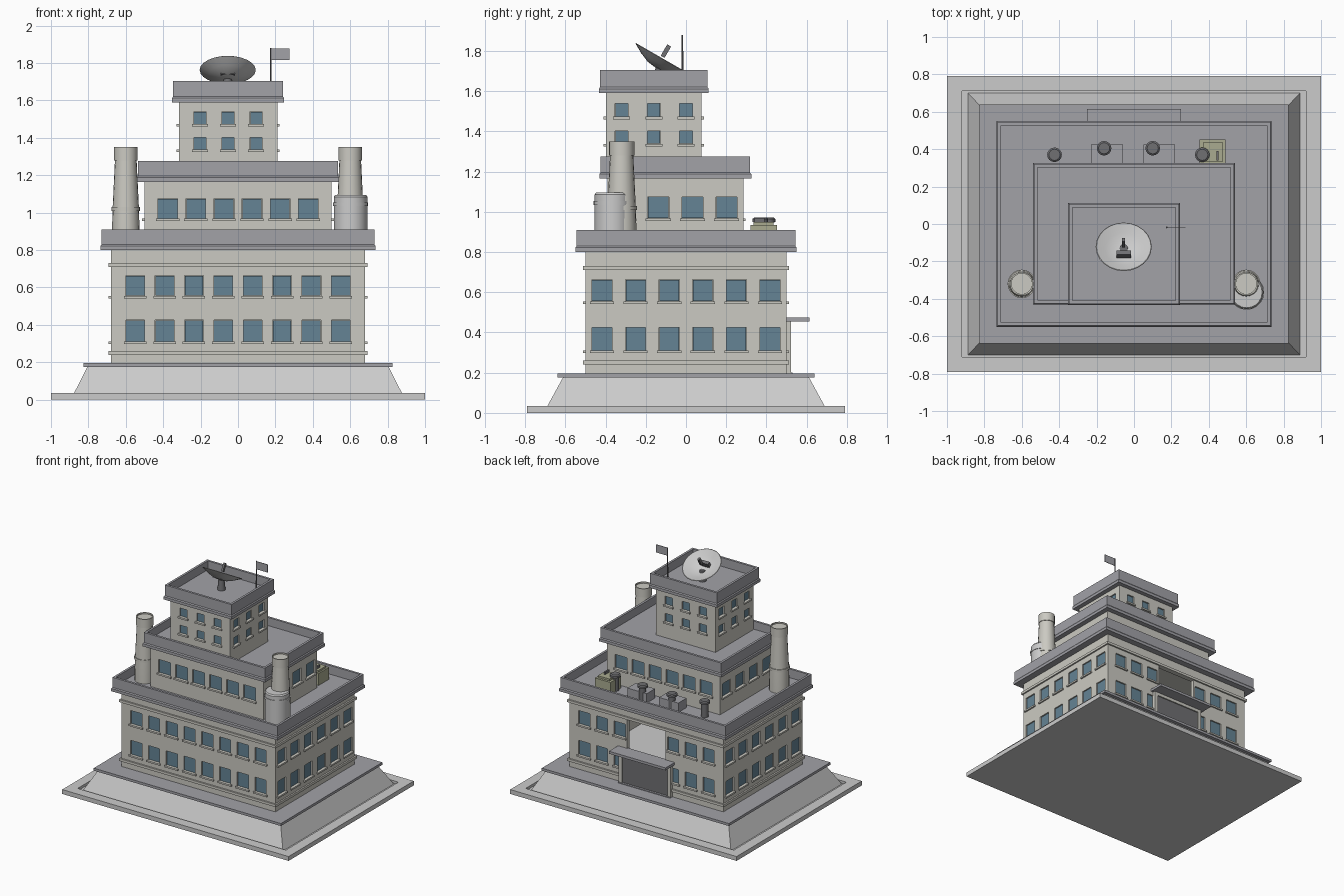
import bpy, bmesh, math
from mathutils import Matrix, Vector

if "Cube" in bpy.data.objects:
    bpy.data.objects.remove(bpy.data.objects["Cube"])


def mat(name, r, g, b):
    m = bpy.data.materials.new(name)
    m.diffuse_color = (r, g, b, 1)
    m.use_nodes = True
    m.node_tree.nodes["Principled BSDF"].inputs["Base Color"].default_value = m.diffuse_color
    return m


WALL = mat("wall", .60, .59, .54)
TRIM = mat("trim", .36, .36, .39)
GLASS = mat("glass", .13, .23, .30)
DARK = mat("dark_metal", .16, .16, .17)
DRAB = mat("drab", .40, .41, .28)


def finish(name, bm, material=None):
    bmesh.ops.remove_doubles(bm, verts=bm.verts, dist=1e-5)
    bmesh.ops.recalc_face_normals(bm, faces=bm.faces)
    me = bpy.data.meshes.new(name)
    bm.to_mesh(me)
    bm.free()
    ob = bpy.data.objects.new(name, me)
    bpy.context.collection.objects.link(ob)
    if material:
        me.materials.append(material)
    return ob


def add_box(bm, x0, x1, y0, y1, z0, z1, m=Matrix()):
    t = Matrix.Translation(((x0 + x1) / 2, (y0 + y1) / 2, (z0 + z1) / 2))
    s = Matrix.Diagonal((x1 - x0, y1 - y0, z1 - z0, 1))
    bmesh.ops.create_cube(bm, size=1, matrix=m @ t @ s)


def box(name, dims, material=None, m=Matrix()):
    bm = bmesh.new()
    add_box(bm, *dims, m)
    return finish(name, bm, material)


def loft(name, cx, cy, prof, material=None, closed=False):
    """Stack of rectangles (half x, half y, z); closed makes a hollow ring."""
    bm = bmesh.new()
    loops = [[bm.verts.new((cx + sx * hx, cy + sy * hy, z))
              for sx, sy in ((-1, -1), (1, -1), (1, 1), (-1, 1))] for hx, hy, z in prof]
    pairs = list(zip(loops, loops[1:] + loops[:1]))
    for a, b in pairs if closed else pairs[:-1]:
        for i in range(4):
            j = (i + 1) % 4
            bm.faces.new((a[i], a[j], b[j], b[i]))
    if not closed:
        bm.faces.new(loops[0])
        bm.faces.new(loops[-1])
    return finish(name, bm, material)


def lathe(name, prof, loc, segs=20, material=None, tilt=0):
    bm = bmesh.new()
    vs = [bm.verts.new((r, 0, z)) for r, z in prof]
    es = [bm.edges.new(p) for p in zip(vs, vs[1:])]
    bmesh.ops.spin(bm, geom=vs + es, cent=(0, 0, 0), axis=(0, 0, 1),
                   angle=2 * math.pi, steps=segs)
    bm.transform(Matrix.Translation(loc) @ Matrix.Rotation(tilt, 4, 'X'))
    ob = finish(name, bm, material)
    bpy.context.view_layer.objects.active = ob
    ob.select_set(True)
    bpy.ops.object.shade_smooth_by_angle(angle=math.radians(30))
    ob.select_set(False)
    return ob


def cut(ob, cutters):
    for c in cutters:
        c.hide_render = True
        mod = ob.modifiers.new("cut", 'BOOLEAN')
        mod.object, mod.operation, mod.solver = c, 'DIFFERENCE', 'EXACT'
    dg = bpy.context.evaluated_depsgraph_get()
    me = bpy.data.meshes.new_from_object(ob.evaluated_get(dg))
    ob.modifiers.clear()
    ob.data = me
    for c in cutters:
        bpy.data.objects.remove(c)


def storey(name, cx, cy, hx, hy, z0, z1, rows, xs, ys, w, extra=(), skip_back=0):
    """Wall block with recessed windows and sills on all four sides."""
    walls = box(name + "_walls", (cx - hx, cx + hx, cy - hy, cy + hy, z0, z1), WALL)
    holes, panes, sills = bmesh.new(), bmesh.new(), bmesh.new()
    for k in range(4):
        m = Matrix.Translation((cx, cy, 0)) @ Matrix.Rotation(k * math.pi / 2, 4, 'Z')
        d = hx if k % 2 else hy
        for x in (ys if k % 2 else xs):
            if k == 2 and abs(x) < skip_back:
                continue
            a, b = x - w / 2, x + w / 2
            for lo, hi in rows:
                add_box(holes, a, b, -d - .02, -d + .02, lo, hi, m)
                add_box(panes, a + .001, b - .001, -d + .01, -d + .022, lo + .001, hi - .001, m)
                add_box(sills, a - .01, b + .01, -d - .012, -d + .005, lo - .013, lo, m)
    cut(walls, [finish("window_cutter", holes)] + list(extra))
    finish(name + "_window_panes", panes, GLASS)
    finish(name + "_window_sills", sills, WALL)


def cornice(name, cx, cy, hx, hy, z0, z1, floor):
    prof = [(hx, hy, z0), (hx, hy, z0 + .022), (hx - .006, hy - .006, z0 + .03),
            (hx - .006, hy - .006, z1), (hx - .024, hy - .024, z1), (hx - .024, hy - .024, floor)]
    loft(name, cx, cy, prof, TRIM)


def spaced(n, step):
    return [(i - (n - 1) / 2) * step for i in range(n)]


# Pedestal with sloped sides and paving slab
loft("pedestal", 0, 0, [(1, .79, 0), (1, .79, .035), (.92, .71, .035), (.92, .71, .015),
                        (.887, .70, .015), (.805, .612, .176)])
box("pedestal_slab", (-.827, .827, -.64, .64, .175, .195), TRIM)

# Main storey: hollow, with a tall opening at the back
inside = box("inside_cutter", (-.65, .65, -.47, .47, .21, .78))
opening = box("opening_cutter", (-.17, .17, .4, .6, .2, .71))
storey("main", 0, 0, .68, .5, .19, .8, [(.31, .425), (.555, .663)],
       spaced(8, .157), spaced(6, .167), .1, (inside, opening), .1)
box("main_floor", (-.65, .65, -.47, .495, .2, .213))
for nm, z in (("lower_band", .24), ("upper_band", .71)):
    loft(nm, 0, 0, [(.692, .512, z), (.692, .512, z + .02), (.67, .49, z + .02),
                    (.67, .49, z)], WALL, True)
cornice("main_cornice", 0, 0, .735, .55, .8, .91, .84)

# Middle storey and tower
storey("middle", 0, -.053, .5, .338, .83, 1.17, [(.968, 1.075)],
       spaced(6, .15), spaced(4, .17), .105)
cornice("middle_cornice", 0, -.053, .54, .378, 1.165, 1.275, 1.21)
storey("tower", -.053, -.16, .263, .238, 1.2, 1.6, [(1.338, 1.403), (1.473, 1.54)],
       spaced(3, .15), spaced(3, .16), .065)
cornice("tower_cornice", -.053, -.16, .3, .273, 1.59, 1.705, 1.635)

# Back entrance
box("entrance_door", (-.2, .2, .475, .513, .195, .455), DARK)
for s in (-1, 1):
    box("entrance_post", (s * .215 - .015, s * .215 + .015, .495, .522, .195, .455), WALL)
box("entrance_lintel", (-.23, .23, .495, .522, .43, .455), WALL)
box("entrance_canopy", (-.25, .25, .49, .615, .455, .475), TRIM)
box("entrance_step", (-.23, .23, .45, .53, .19, .2), TRIM)

# Chimneys and tank on the main roof
for s in (-1, 1):
    lathe("chimney", [(0, .84), (.073, .84), (.073, .93), (.0705, 1.01), (.076, 1.01),
                      (.076, 1.03), (.070, 1.03), (.058, 1.28), (.063, 1.28), (.063, 1.35),
                      (.055, 1.35), (.055, 1.34), (0, 1.34)], (s * .6, -.32, 0), 20, WALL)
lathe("tank", [(0, .84), (.09, .84), (.09, 1.035), (.094, 1.035), (.094, 1.055), (.09, 1.055),
               (.09, 1.085), (.083, 1.095), (0, 1.095)], (.602, -.365, 0), 20)

# Roof vents, equipment boxes and generator
for x, y in ((-.425, .37), (-.16, .405), (.1, .405), (.365, .37)):
    lathe("roof_vent", [(0, .84), (.026, .84), (.026, .945), (.039, .95), (.039, .965),
                        (.03, .972), (0, .972)], (x, y, 0), 16, DARK)
for x in (-.145, .135):
    box("equipment_box", (x - .085, x + .085, .32, .425, .84, .915), TRIM)
box("generator", (.35, .488, .32, .453, .84, .935), DRAB)
box("generator_lid", (.37, .475, .335, .435, .935, .95), DRAB)
box("generator_pipe", (.44, .452, .34, .39, .94, .97), DARK)

# Satellite dish facing up and back
tilt = math.radians(-30)
centre = Vector((-.055, -.122, 1.763))
lathe("dish", [(0, -.055), (.05, -.049), (.1, -.028), (.15, 0), (.146, .003), (.1, -.022),
               (.05, -.043), (0, -.049)], centre, 24, None, tilt)
frame = Matrix.Translation(centre) @ Matrix.Rotation(tilt, 4, 'X')
box("dish_feed", (-.008, .008, -.01, .012, .01, .075), DARK, frame)
box("dish_feed_mount", (-.038, .038, -.045, -.02, -.05, -.005), DARK, frame)
lathe("dish_pedestal", [(0, 1.63), (.03, 1.63), (.022, 1.72), (0, 1.72)],
      (-.055, -.13, 0), 12, DARK)

# Flag
lathe("flag_pole", [(0, 1.63), (.005, 1.63), (.004, 1.88), (0, 1.88)], (.175, -.018, 0), 8, DARK)
box("flag", (.178, .275, -.02, -.016, 1.815, 1.878), TRIM)
